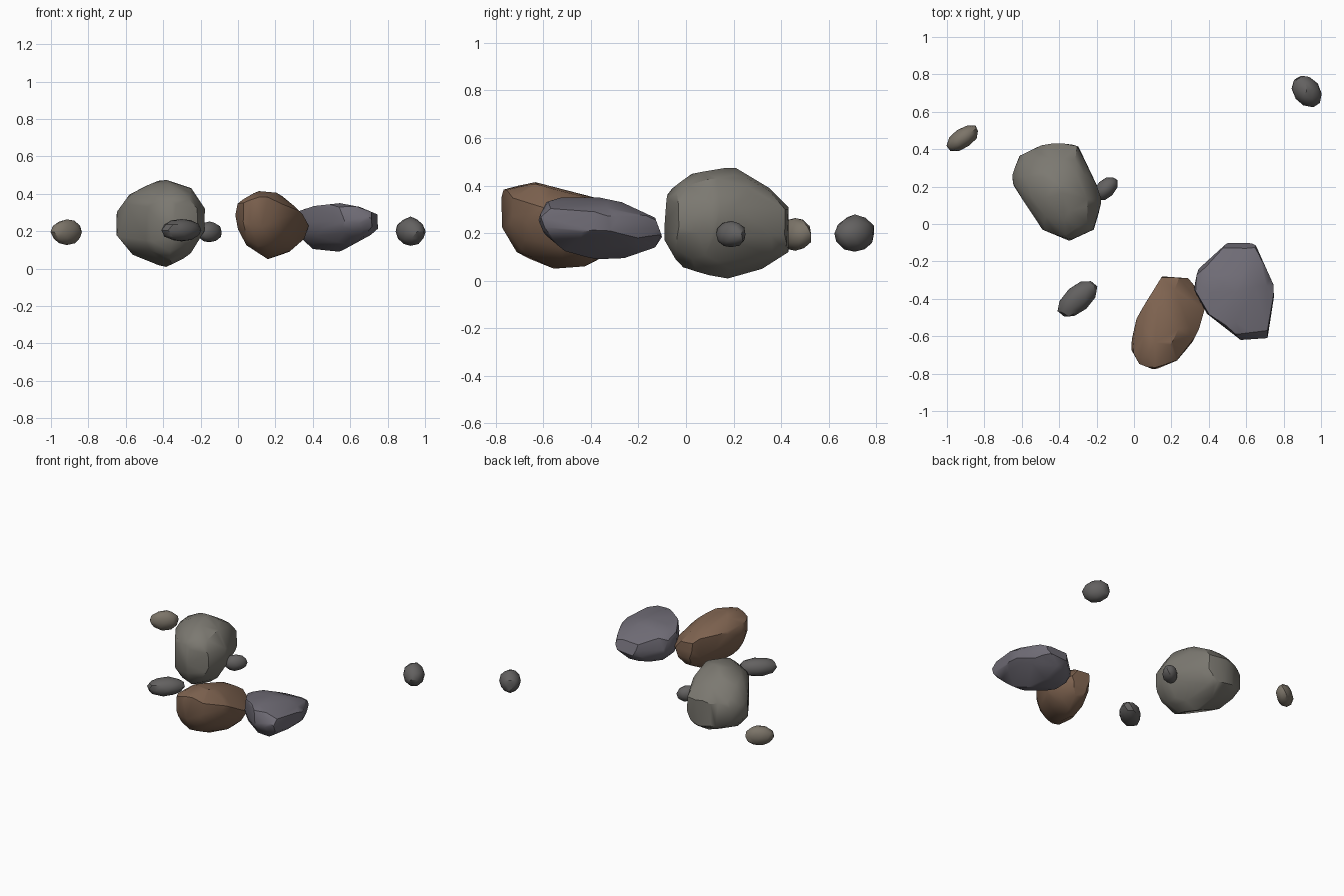
import bpy, bmesh, math, random
from mathutils import Vector

if "Cube" in bpy.data.objects:
    bpy.data.objects.remove(bpy.data.objects["Cube"])

random.seed(4)


def finish(bm, name, color):
    bmesh.ops.recalc_face_normals(bm, faces=bm.faces)
    mesh = bpy.data.meshes.new(name)
    bm.to_mesh(mesh)
    bm.free()
    obj = bpy.data.objects.new(name, mesh)
    bpy.context.collection.objects.link(obj)
    mat = bpy.data.materials.new(name + "_stone")
    mat.diffuse_color = (*color, 1)
    mat.use_nodes = True
    mat.node_tree.nodes["Principled BSDF"].inputs["Base Color"].default_value = mat.diffuse_color
    mesh.materials.append(mat)
    bpy.ops.object.select_all(action='DESELECT')
    obj.select_set(True)
    bpy.context.view_layer.objects.active = obj
    bpy.ops.object.shade_smooth_by_angle(angle=math.radians(32))


def ico_directions(level):
    bm = bmesh.new()
    bmesh.ops.create_icosphere(bm, subdivisions=level, radius=1)
    dirs = [v.co.normalized() for v in bm.verts]
    bm.free()
    return dirs


def boulder(name, color, front, side, top):
    """Chisel a block with planes so that it fits three outlines."""
    views = [((0, 2), front), ((1, 2), side), ((0, 1), top)]
    spans = [[p[0] for p in front], [p[0] for p in side], [p[1] for p in front]]
    c = Vector([(min(s) + max(s)) / 2 for s in spans])

    def reach(axes, pts, n):
        return max(sum((p[k] - c[a]) * n[a] for k, a in enumerate(axes)) for p in pts)

    def depth(n):
        # ellipsoid-like blend of the three outlines
        total = sum(reach(a, p, n) ** 2 for a, p in views)
        for i in range(3):
            axis = Vector((0, 0, 0))
            axis[i] = n[i]
            total -= sum(reach(a, p, axis) ** 2 for a, p in views if i in a) / 2
        return math.sqrt(max(total, 0.0004))

    planes = [(n, depth(n)) for n in ico_directions(3)]
    for axes, pts in views:
        for p, q in zip(pts, pts[1:] + pts[:1]):
            n = Vector((0, 0, 0))
            n[axes[0]], n[axes[1]] = q[1] - p[1], p[0] - q[0]
            n.normalize()
            if sum((p[k] - c[a]) * n[a] for k, a in enumerate(axes)) < 0:
                n = -n
            planes.append((n, reach(axes, pts, n)))

    bm = bmesh.new()
    bmesh.ops.create_cube(bm, size=2)
    bmesh.ops.translate(bm, verts=bm.verts, vec=c)
    for n, d in planes:
        bmesh.ops.bisect_plane(bm, geom=bm.verts[:] + bm.edges[:] + bm.faces[:],
                               plane_co=c + n * d, plane_no=n, clear_outer=True)
        # rebuild a closed convex block after each cut
        rim = [e for e in bm.edges if e.is_boundary]
        if rim:
            bmesh.ops.holes_fill(bm, edges=rim)
    # keep only the main corners for a low-poly stone
    bmesh.ops.remove_doubles(bm, verts=bm.verts, dist=0.035)
    corners = [v.co.copy() for v in bm.verts]
    bm.free()
    bm = bmesh.new()
    for co in corners:
        bm.verts.new(co)
    hull = bmesh.ops.convex_hull(bm, input=bm.verts)
    bmesh.ops.delete(bm, geom=[v for v in bm.verts if not v.link_faces], context='VERTS')
    finish(bm, name, color)


def pebble(name, color, center, half, yaw):
    bm = bmesh.new()
    bmesh.ops.create_icosphere(bm, subdivisions=2, radius=1)
    ca, sa = math.cos(math.radians(yaw)), math.sin(math.radians(yaw))
    for v in bm.verts:
        x, y, z = [v.co[i] * half[i] * random.uniform(0.94, 1.06) for i in range(3)]
        v.co = Vector(center) + Vector((x * ca - y * sa, x * sa + y * ca, z))
    bmesh.ops.convex_hull(bm, input=bm.verts)
    bmesh.ops.delete(bm, geom=[v for v in bm.verts if not v.link_faces], context='VERTS')
    finish(bm, name, color)


# Large boulders: front (x, z), side (y, z) and top (x, y) outlines
boulder("large_boulder", (0.20, 0.19, 0.165),
        [(-.40, .48), (-.25, .43), (-.18, .33), (-.17, .30), (-.18, .20), (-.26, .07),
         (-.39, .005), (-.56, .07), (-.65, .18), (-.65, .30), (-.57, .41)],
        [(.20, .48), (.35, .39), (.43, .31), (.43, .12), (.32, .05), (.16, .005),
         (-.03, .06), (-.095, .17), (-.08, .37), (.02, .45)],
        [(-.45, .44), (-.30, .42), (-.20, .21), (-.17, .12), (-.215, -.03),
         (-.345, -.09), (-.49, -.03), (-.645, .205), (-.655, .255), (-.61, .37)])
boulder("brown_boulder", (0.21, 0.125, 0.08),
        [(-.015, .29), (0, .355), (.105, .415), (.215, .405), (.30, .335), (.385, .25),
         (.355, .16), (.275, .09), (.16, .05), (.045, .125), (0, .21)],
        [(-.785, .30), (-.77, .385), (-.635, .415), (-.385, .35), (-.285, .30), (-.275, .2),
         (-.31, .12), (-.435, .055), (-.575, .05), (-.72, .12), (-.78, .225)],
        [(.15, -.28), (.29, -.29), (.34, -.35), (.39, -.48), (.31, -.635), (.23, -.73),
         (.11, -.78), (.02, -.745), (-.02, -.66), (.01, -.51), (.06, -.425)])
boulder("slate_boulder", (0.16, 0.15, 0.18),
        [(.32, .27), (.33, .31), (.41, .335), (.545, .35), (.65, .33), (.745, .29),
         (.75, .215), (.71, .18), (.545, .09), (.40, .105), (.33, .17)],
        [(-.625, .265), (-.59, .33), (-.525, .35), (-.365, .35), (-.27, .33), (-.13, .265),
         (-.10, .185), (-.13, .14), (-.26, .095), (-.385, .09), (-.51, .125), (-.595, .195)],
        [(.51, -.09), (.645, -.10), (.755, -.345), (.715, -.61), (.57, -.62),
         (.39, -.48), (.32, -.35), (.34, -.245)])

# Scattered pebbles: centre, half sizes, turn in degrees
GREY = (0.125, 0.12, 0.118)
pebble("left_pebble", (0.20, 0.175, 0.14), (-.915, .46, .195), (.097, .053, .07), 35)
pebble("front_pebble", GREY, (-.302, -.40, .205), (.13, .07, .063), 42)
pebble("middle_pebble", GREY, (-.152, .19, .195), (.078, .05, .055), 45)
pebble("right_pebble", GREY, (.923, .71, .198), (.093, .07, .077), -55)
